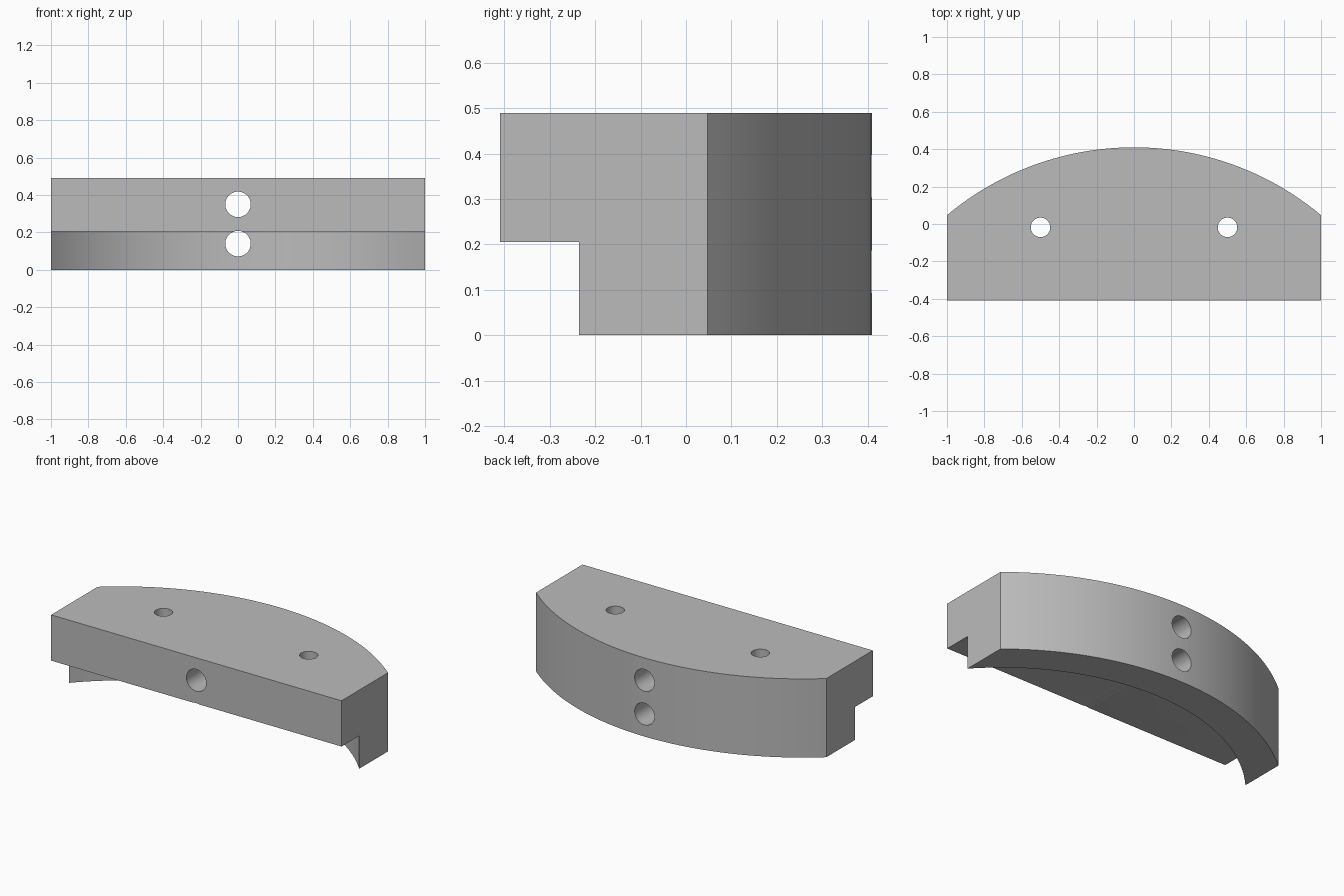
import bpy, math

cube = bpy.data.objects.get("Cube")
if cube:
    bpy.data.objects.remove(cube, do_unlink=True)

grey = bpy.data.materials.new("plain grey")
grey.use_nodes = True
colour = (0.5, 0.5, 0.5, 1)
grey.diffuse_color = colour
grey.node_tree.nodes["Principled BSDF"].inputs["Base Color"].default_value = colour

HEIGHT, STEP = 0.49, 0.205
FRONT, BACK = -0.41, 0.41
OUTER_R, INNER_R = 1.559, 1.354
CENTRE_Y = BACK - OUTER_R


def arc(radius, count=48):
    """Points on an arc about the shared centre, from x = 1 to x = -1."""
    half = math.asin(1 / radius)
    angles = [half - 2 * half * i / count for i in range(count + 1)]
    return [(radius * math.sin(a), CENTRE_Y + radius * math.cos(a)) for a in angles]


def prism(name, outline, z0, z1):
    """Extrude a counter-clockwise outline between two heights."""
    n = len(outline)
    verts = [(x, y, z) for z in (z0, z1) for x, y in outline]
    faces = [tuple(reversed(range(n))), tuple(range(n, 2 * n))]
    faces += [(i, (i + 1) % n, (i + 1) % n + n, i + n) for i in range(n)]
    mesh = bpy.data.meshes.new(name)
    mesh.from_pydata(verts, [], faces)
    mesh.materials.append(grey)
    obj = bpy.data.objects.new(name, mesh)
    bpy.context.collection.objects.link(obj)
    return obj


def drill(name, radius, location, rotation=(0, 0, 0)):
    bpy.ops.mesh.primitive_cylinder_add(vertices=48, radius=radius, depth=3,
                                        location=location, rotation=rotation)
    obj = bpy.context.object
    obj.name = name
    obj.data.materials.append(grey)
    return obj


def boolean(target, tool, operation):
    mod = target.modifiers.new(tool.name, "BOOLEAN")
    mod.operation = operation
    mod.solver = "EXACT"
    mod.object = tool
    bpy.context.view_layer.objects.active = target
    bpy.ops.object.modifier_apply(modifier=mod.name)
    bpy.data.objects.remove(tool, do_unlink=True)


# Full-height block with a straight front and a bowed back
block = prism("curved_block", [(-1, FRONT), (1, FRONT)] + arc(OUTER_R), 0, HEIGHT)

# Recess under the front, leaving a curved wall below the slab
recess_outline = [(-1.2, -0.8), (1.2, -0.8), (1.2, arc(INNER_R)[0][1])]
recess_outline += arc(INNER_R) + [(-1.2, arc(INNER_R)[-1][1])]
boolean(block, prism("recess_cutter", recess_outline, -0.2, STEP), "DIFFERENCE")

# Two vertical bolt holes and two stacked horizontal holes
for x in (-0.5, 0.5):
    boolean(block, drill("bolt_hole_cutter", 0.052, (x, -0.018, 0.5)), "DIFFERENCE")
for z in (0.14, 0.35):
    boolean(block, drill("cross_hole_cutter", 0.068, (0, 0, z), (math.pi / 2, 0, 0)),
            "DIFFERENCE")

# Smooth the curved walls, keep the corners crisp
bpy.ops.object.select_all(action="DESELECT")
block.select_set(True)
bpy.context.view_layer.objects.active = block
bpy.ops.object.shade_smooth_by_angle(angle=math.radians(25))
